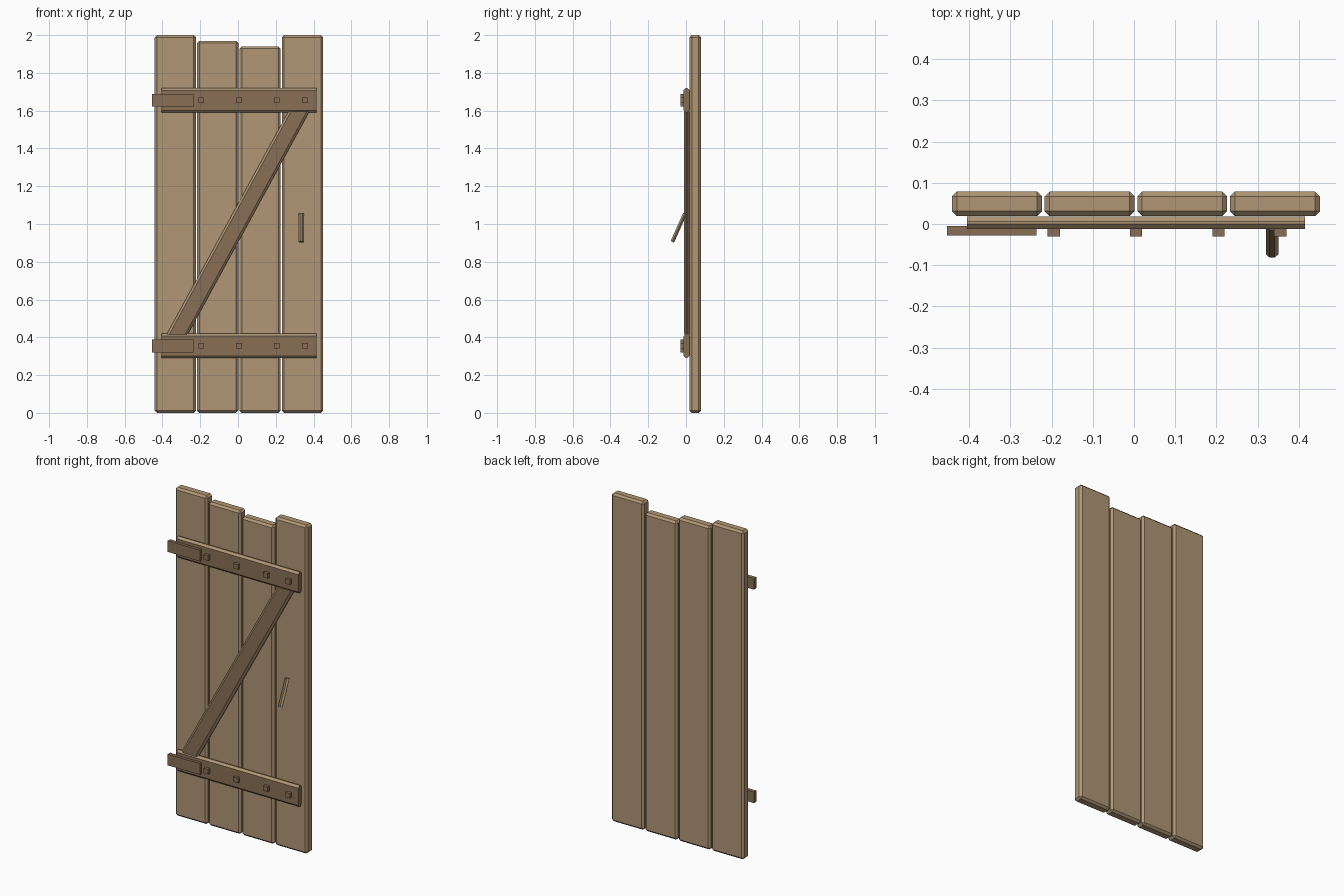
import bpy, bmesh
from mathutils import Vector, Matrix

if "Cube" in bpy.data.objects:
    bpy.data.objects.remove(bpy.data.objects["Cube"], do_unlink=True)


def material(name, color):
    m = bpy.data.materials.new(name)
    m.use_nodes = True
    m.diffuse_color = (*color, 1)
    m.node_tree.nodes["Principled BSDF"].inputs["Base Color"].default_value = (*color, 1)
    return m


TAN = material("tan wood", (0.44, 0.31, 0.18))
BROWN = material("brown wood", (0.25, 0.16, 0.09))


def prism(name, outline, y0, y1, mats, bevel=0, along=None):
    """Extrude an xz outline from y0 to y1; bevel all edges or those along one direction.
    With two materials, the long sides and bevels take the second one."""
    bm = bmesh.new()
    face = bm.faces.new([bm.verts.new((x, y0, z)) for x, z in outline])
    ext = bmesh.ops.extrude_face_region(bm, geom=[face])["geom"]
    bmesh.ops.translate(bm, vec=(0, y1 - y0, 0),
                        verts=[g for g in ext if isinstance(g, bmesh.types.BMVert)])
    edges = list(bm.edges)
    if along:
        d = Vector(along).normalized()
        edges = [e for e in edges
                 if abs((e.verts[0].co - e.verts[1].co).normalized().dot(d)) > 0.99]
    if bevel:
        bmesh.ops.bevel(bm, geom=edges, offset=bevel, segments=1, affect='EDGES')
    bmesh.ops.recalc_face_normals(bm, faces=bm.faces)
    if len(mats) > 1:
        for f in bm.faces:
            long_side = abs(f.normal.dot(d)) < 0.1
            f.material_index = int(long_side and abs(f.normal.y) < 0.95)
    mesh = bpy.data.meshes.new(name)
    bm.to_mesh(mesh)
    bm.free()
    for m in mats:
        mesh.materials.append(m)
    ob = bpy.data.objects.new(name, mesh)
    bpy.context.collection.objects.link(ob)
    return ob


def rect(x0, x1, z0, z1):
    return [(x0, z0), (x1, z0), (x1, z1), (x0, z1)]


# Planks of uneven height
for i, height in enumerate((2, 1.97, 1.94, 2)):
    x = -0.441 + i * 0.2245
    prism(f"plank_{i + 1}", rect(x, x + 0.218, 0, height), 0.019, 0.079, [TAN], 0.012)

# Ledges with hinge straps and pegs
for level, z in (("lower", 0.355), ("upper", 1.655)):
    prism(f"{level}_ledge", rect(-0.405, 0.415, z - 0.065, z + 0.065),
          -0.012, 0.018, [BROWN, TAN], 0.012, (1, 0, 0))
    prism(f"{level}_hinge_strap", rect(-0.454, -0.236, z - 0.034, z + 0.034),
          -0.028, -0.005, [BROWN])
    for i, x in enumerate((-0.195, 0.005, 0.205, 0.355)):
        prism(f"{level}_peg_{i + 1}", rect(x - 0.015, x + 0.015, z - 0.015, z + 0.015),
              -0.03, -0.01, [BROWN])

# Diagonal brace between the ledges
low, high, half = Vector((-0.322, 0.415)), Vector((0.322, 1.595)), Vector((0.056, 0))
run = high - low
prism("diagonal_brace", [low - half, low + half, high + half, high - half],
      -0.011, 0.018, [BROWN, TAN], 0.012, (run.x, 0, run.y))

# Slanted pull handle
handle = prism("handle", rect(-0.015, 0.015, -0.082, 0.082), -0.01, 0.01,
               [BROWN, TAN], 0.009, (0, 0, 1))
handle.matrix_world = Matrix.Translation((0.335, -0.039, 0.98)) @ Matrix.Rotation(-0.42, 4, 'X')
